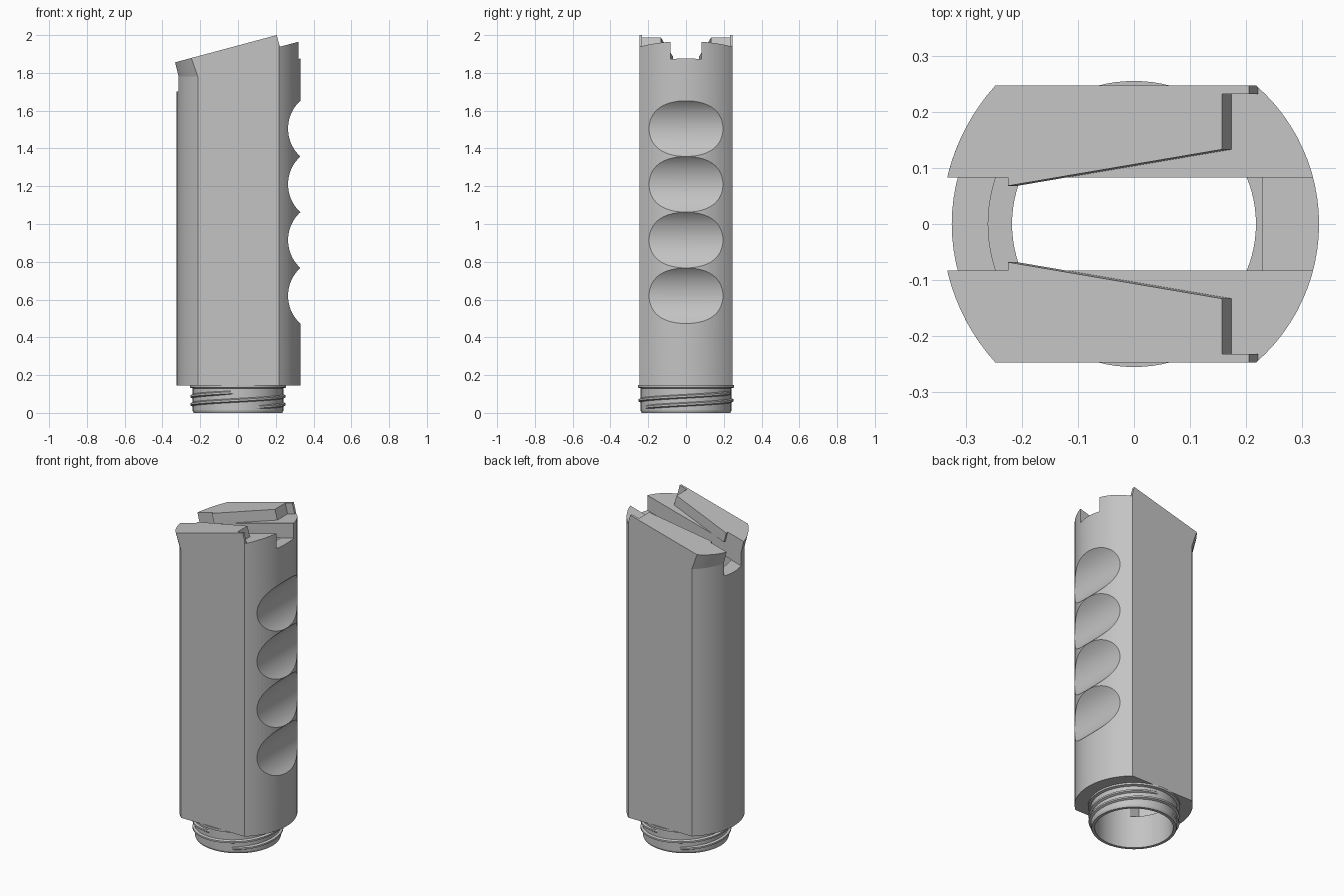
import bpy, bmesh, math
from mathutils import Vector

cube = bpy.data.objects.get("Cube")
if cube:
    bpy.data.objects.remove(cube, do_unlink=True)

grey = bpy.data.materials.new("plain grey")
grey.use_nodes = True
COLOR = (0.55, 0.55, 0.55, 1)
grey.diffuse_color = COLOR
grey.node_tree.nodes["Principled BSDF"].inputs["Base Color"].default_value = COLOR

SLOPE = 0.268          # tilt of the top face
HALF = 0.247           # half distance between the two flats
RADIUS = 0.3275
CX = 0.0025
BASE = 0.145


def top(x):
    return 2.0 + SLOPE * (x - 0.205)


def loft(name, rings, closed=False):
    """Skin between rings of points; cap the ends, or join last to first."""
    bm = bmesh.new()
    loops = [[bm.verts.new(p) for p in ring] for ring in rings]
    pairs = list(zip(loops, loops[1:]))
    if closed:
        pairs.append((loops[-1], loops[0]))
    else:
        bm.faces.new(loops[0])
        bm.faces.new(loops[-1])
    for a, b in pairs:
        for i in range(len(a)):
            j = (i + 1) % len(a)
            bm.faces.new((a[i], a[j], b[j], b[i]))
    bmesh.ops.recalc_face_normals(bm, faces=bm.faces)
    mesh = bpy.data.meshes.new(name)
    bm.to_mesh(mesh)
    bm.free()
    mesh.materials.append(grey)
    obj = bpy.data.objects.new(name, mesh)
    bpy.context.collection.objects.link(obj)
    return obj


def activate(obj):
    bpy.ops.object.select_all(action='DESELECT')
    obj.select_set(True)
    bpy.context.view_layer.objects.active = obj


def smooth(obj):
    activate(obj)
    bpy.ops.object.shade_smooth_by_angle(angle=math.radians(10))


def carve(obj, cutter):
    activate(obj)
    mod = obj.modifiers.new("cut", 'BOOLEAN')
    mod.operation, mod.solver, mod.object = 'DIFFERENCE', 'EXACT', cutter
    bpy.ops.object.modifier_apply(modifier=mod.name)
    bpy.data.objects.remove(cutter, do_unlink=True)


def circle(r, n=96):
    return [(r * math.cos(math.tau * i / n), r * math.sin(math.tau * i / n)) for i in range(n)]


def flat_sided(r_left, r_right, half, n=24):
    """Outline of a round bar with two flats, arcs on left and right."""
    pts = []
    for r, start in ((r_right, 0), (r_left, math.pi)):
        a = math.asin(half / r)
        for i in range(n + 1):
            t = start - a + 2 * a * i / n
            pts.append((CX + r * math.cos(t), r * math.sin(t)))
    return pts


def tilted(name, outline, low, high):
    """Prism whose ends are parallel to the tilted top face."""
    def ring(t):
        return [(x - SLOPE * t, y, top(x) + t) for x, y in outline]
    return loft(name, [ring(low), ring(high)])


def mirrored(half):
    return half + [(x, -y) for x, y in reversed(half)]


# Body: flat-sided bar with a flared lip on the left
levels = [(BASE, 0), (1.78, 0), (1.88, 0.024), (2.2, 0.024)]
body = loft("grip_body", [[(x, y, z) for x, y in flat_sided(RADIUS + f, RADIUS, HALF)]
                          for z, f in levels])

# Tilted top face
carve(body, tilted("top_cutter", mirrored([(-0.8, 0.6), (0.8, 0.6)]), 0, 0.6))

# Shallow tapered recess that opens out on the right
DEPTH = -0.0616
carve(body, tilted("recess_cutter", mirrored([
    (-0.6, 0.083), (-0.225, 0.083), (-0.225, 0.068), (0.157, 0.133),
    (0.157, 0.232), (0.205, 0.232), (0.205, 0.5), (0.6, 0.5)]), DEPTH, 0.1))

# Straight slot along the whole top
carve(body, tilted("slot_cutter", mirrored([(-0.6, 0.083), (0.6, 0.083)]), -0.147, DEPTH + 0.001))

# Hollow interior with a flat right wall and a tilted ceiling
hollow = [(min(x, 0.228), y) for x, y in flat_sided(0.2625, 0.2625, 0.18)]
carve(body, loft("hollow_cutter", [[(x, y, 0.2) for x, y in hollow],
                                   [(x, y, top(x) - 0.156) for x, y in hollow]]))

# Round mouth through the base
carve(body, loft("mouth_cutter", [[(x, y, z) for x, y in circle(0.2175)] for z in (0, 0.25)]))

# Finger grooves down the right side
for k in range(4):
    z0 = 0.62 + 0.295 * k
    carve(body, loft("groove_cutter", [[(0.465 + a, y, z0 + b) for a, b in circle(0.2)]
                                       for y in (-0.5, 0.5)]))
smooth(body)

# Neck: turned tube with a thin collar under the body
profile = [(0.2175, 0), (0.235, 0), (0.24, 0.012), (0.24, 0.13),
           (0.255, 0.134), (0.255, 0.147), (0.2175, 0.147)]
neck = loft("threaded_neck", [[(x, y, z) for x, y in circle(r)] for r, z in profile], closed=True)
smooth(neck)

# Two-start screw thread
STEPS, LEAD = 80, 0.085
for k in range(2):
    rings = []
    for i in range(STEPS + 1):
        u = i / STEPS
        a = math.radians(-65 + 180 * k + 330 * u)
        z = 0.03 + LEAD * u * 330 / 360
        h = 0.012 * min(1, 12 * u + 0.05, 12 * (1 - u) + 0.05)
        d = Vector((math.cos(a), math.sin(a), 0))
        rings.append([d * r + Vector((0, 0, z + dz)) for r, dz in
                      ((0.237, -0.012), (0.24 + h, -0.005), (0.24 + h, 0.005), (0.237, 0.012))])
    smooth(loft(f"screw_thread_{k + 1}", rings))
